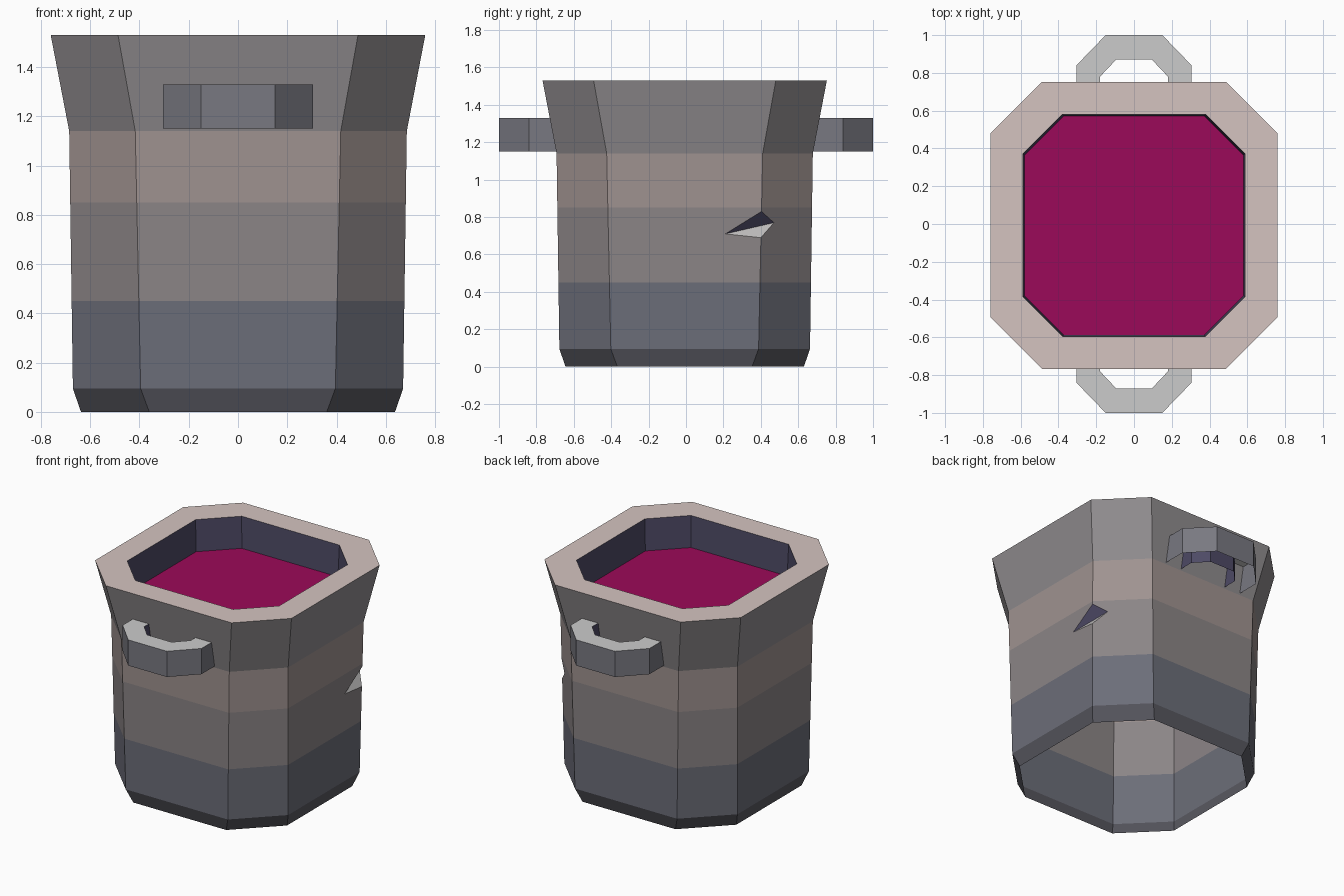
import bpy, bmesh

if "Cube" in bpy.data.objects:
    bpy.data.objects.remove(bpy.data.objects["Cube"])

Y_OFF = -0.007  # the pot body sits slightly off the handle centre
COLORS = {
    "upper_wall": (0.35, 0.29, 0.28), "middle_wall": (0.26, 0.235, 0.24),
    "lower_wall": (0.15, 0.155, 0.19), "foot": (0.10, 0.10, 0.12),
    "collar": (0.28, 0.265, 0.275), "rim": (0.66, 0.55, 0.53),
    "lining": (0.075, 0.068, 0.13), "liquid": (0.33, 0.003, 0.10),
    "chip_light": (0.51, 0.50, 0.50), "handle": (0.19, 0.19, 0.22),
    "handle_top": (0.56, 0.54, 0.55),
}
SLOT = {name: i for i, name in enumerate(COLORS)}
MATERIALS = []
for name, rgb in COLORS.items():
    mat = bpy.data.materials.new(name)
    mat.diffuse_color = (*rgb, 1)
    mat.use_nodes = True
    mat.node_tree.nodes["Principled BSDF"].inputs["Base Color"].default_value = mat.diffuse_color
    MATERIALS.append(mat)


def make_object(name, bm):
    mesh = bpy.data.meshes.new(name)
    bm.to_mesh(mesh)
    bm.free()
    for mat in MATERIALS:
        mesh.materials.append(mat)
    obj = bpy.data.objects.new(name, mesh)
    bpy.context.collection.objects.link(obj)
    return obj


def paint(faces, color):
    for f in faces:
        f.material_index = SLOT[color]


def ring(bm, a, b, z):
    """Square ring of half size a with cut corners; flat sides reach to +-b."""
    pts = [(a, -b), (a, b), (b, a), (-b, a), (-a, b), (-a, -b), (-b, -a), (b, -a)]
    return [bm.verts.new((x, y + Y_OFF, z)) for x, y in pts]


def bridge(bm, low, high):
    n = len(low)
    return [bm.faces.new((low[i], low[(i + 1) % n], high[(i + 1) % n], high[i]))
            for i in range(n)]


# Pot shell: open underneath, flared collar, flat rim
bm = bmesh.new()
profile = [(0.637, 0.36, 0), (0.67, 0.395, 0.095), (0.685, 0.417, 1.14),
           (0.76, 0.487, 1.53), (0.588, 0.378, 1.53)]
rings = [ring(bm, *p) for p in profile]
bands = [bridge(bm, lo, hi) for lo, hi in zip(rings, rings[1:])]
for band, color in zip(bands, ("foot", "middle_wall", "collar", "rim")):
    paint(band, color)

# Chip in the back right corner: recut the two wall panels around it
lo, hi = rings[1], rings[2]
bmesh.ops.delete(bm, geom=bands[1][:2], context='FACES_ONLY')


def wall_point(y, z, chamfer=False):
    t = (z - 0.095) / 1.045
    a, b = 0.67 + 0.015 * t, 0.395 + 0.022 * t
    return bm.verts.new((a + b - (y - Y_OFF) if chamfer else a, y, z))


def edge_point(z):
    return bm.verts.new(lo[1].co.lerp(hi[1].co, (z - 0.095) / 1.045))


tip = wall_point(0.21, 0.71)
top, bottom = edge_point(0.83), edge_point(0.69)
end = wall_point(0.47, 0.77, True)
paint([bm.faces.new((lo[0], lo[1], bottom, tip, top, hi[1], hi[0])),
       bm.faces.new((lo[1], lo[2], hi[2], hi[1], top, end, bottom))], "middle_wall")
paint([bm.faces.new((tip, end, top))], "lining")
paint([bm.faces.new((tip, bottom, end))], "chip_light")

# Split the wall into three tones, cool and dark below, warm above
for z in (0.45, 0.85):
    walls = [f for f in bm.faces if f.material_index == SLOT["middle_wall"]]
    geom = walls + list({e for f in walls for e in f.edges}) \
        + list({v for f in walls for v in f.verts})
    bmesh.ops.bisect_plane(bm, geom=geom, plane_co=(0, 0, z), plane_no=(0, 0, 1))
for f in bm.faces:
    if f.material_index == SLOT["middle_wall"]:
        if max(v.co.z for v in f.verts) < 0.46:
            paint([f], "lower_wall")
        elif min(v.co.z for v in f.verts) > 0.84:
            paint([f], "upper_wall")
make_object("pot_shell", bm)

# Dark lining inside the rim
bm = bmesh.new()
paint(bridge(bm, ring(bm, 0.588, 0.378, 1.53), ring(bm, 0.58, 0.372, 1.31)), "lining")
make_object("rim_lining", bm)

# Liquid surface
bm = bmesh.new()
paint([bm.faces.new(ring(bm, 0.58, 0.372, 1.31))], "liquid")
make_object("liquid", bm)

# Handles: angular loops front and back, open underneath
outer = [(-0.305, 0.68), (-0.305, 0.84), (-0.15, 1.0), (0.15, 1.0), (0.305, 0.84), (0.305, 0.68)]
inner = [(-0.18, 0.68), (-0.18, 0.78), (-0.095, 0.87), (0.095, 0.87), (0.18, 0.78), (0.18, 0.68)]
for name, side in (("back_handle", 1), ("front_handle", -1)):
    bm = bmesh.new()
    sections = [[bm.verts.new((x, y * side, z)) for (x, y), z in
                 ((o, 1.15), (o, 1.33), (i, 1.33), (i, 1.15))]
                for o, i in zip(outer, inner)]
    for s, t in zip(sections, sections[1:]):
        out_face, top_face, in_face, under_face = bridge(bm, s, t)
        paint([out_face], "handle")
        paint([top_face], "handle_top")
        paint([in_face], "lining")
        bm.faces.remove(under_face)
    bm.normal_update()
    if top_face.normal.z < 0:
        bmesh.ops.reverse_faces(bm, faces=bm.faces[:])
    make_object(name, bm)
